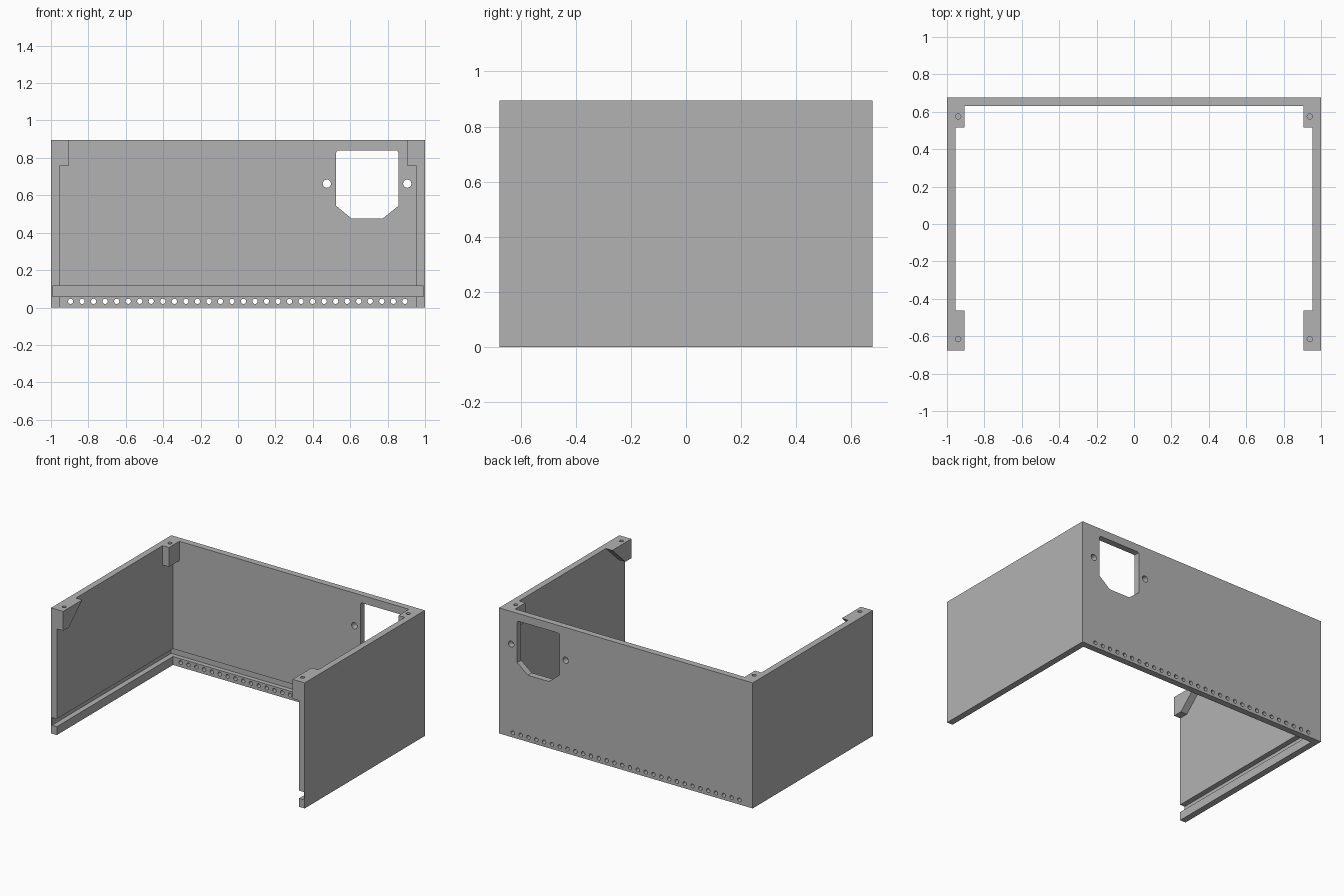
import bpy, bmesh, math
from mathutils import Matrix, Vector

if "Cube" in bpy.data.objects:
    bpy.data.objects.remove(bpy.data.objects["Cube"], do_unlink=True)

W, D, H = 1.0, 0.677, 0.895     # half width, half depth, height
T = 0.045                       # wall thickness
BLOCK = 0.095                   # corner block width, measured from the outside
BLOCK_Z = 0.757                 # underside of the corner blocks

grey = bpy.data.materials.new("mid grey")
grey.use_nodes = True
colour = (0.45, 0.45, 0.45, 1)
grey.diffuse_color = colour
grey.node_tree.nodes["Principled BSDF"].inputs["Base Color"].default_value = colour


def prism(bm, points, offset):
    """Extrude a closed outline along the offset vector."""
    base = bm.faces.new([bm.verts.new(p) for p in points])
    ext = bmesh.ops.extrude_face_region(bm, geom=[base])
    verts = [g for g in ext["geom"] if isinstance(g, bmesh.types.BMVert)]
    bmesh.ops.translate(bm, verts=verts, vec=Vector(offset))


def cylinder(bm, centre, radius, depth, axis):
    rot = Matrix.Rotation(math.pi / 2, 4, 'X') if axis == 'Y' else Matrix()
    bmesh.ops.create_cone(bm, cap_ends=True, segments=20, radius1=radius, radius2=radius,
                          depth=depth, matrix=Matrix.Translation(centre) @ rot)


def make(name, bm):
    bmesh.ops.recalc_face_normals(bm, faces=bm.faces)
    mesh = bpy.data.meshes.new(name)
    bm.to_mesh(mesh)
    bm.free()
    mesh.materials.append(grey)
    obj = bpy.data.objects.new(name, mesh)
    bpy.context.collection.objects.link(obj)
    return obj


# U-shaped shell: back wall and two side walls
bm = bmesh.new()
outline = [(-W, -D), (-W, D), (W, D), (W, -D), (W - T, -D),
           (W - T, D - T), (-W + T, D - T), (-W + T, -D)]
prism(bm, [(x, y, 0) for x, y in outline], (0, 0, H))
shell = make("enclosure_shell", bm)

# Corner blocks: square at the back, sloped underneath at the front
bm = bmesh.new()
back = [(0.515, BLOCK_Z), (D - 0.01, BLOCK_Z), (D - 0.01, H), (0.515, H)]
front = [(-D, BLOCK_Z), (-0.61, BLOCK_Z), (-0.462, H), (-D, H)]
for side in (-1, 1):
    for profile in (back, front):
        prism(bm, [(side * (W - BLOCK), y, z) for y, z in profile],
              (side * (BLOCK - 0.01), 0, 0))
blocks = make("corner_blocks", bm)

# Cutters
bm = bmesh.new()
# floor panel groove, open at the front
g = 0.993
prism(bm, [(-g, -D - 0.1, 0.06), (g, -D - 0.1, 0.06),
           (g, D - 0.012, 0.06), (-g, D - 0.012, 0.06)], (0, 0, 0.055))
# socket opening with clipped lower corners
r = 0.012
socket = [(0.525, 0.543), (0.608, 0.475), (0.773, 0.475), (0.857, 0.543),
          (0.857, 0.84 - r), (0.857 - 0.3 * r, 0.84 - 0.3 * r), (0.857 - r, 0.84),
          (0.525 + r, 0.84), (0.525 + 0.3 * r, 0.84 - 0.3 * r), (0.525, 0.84 - r)]
prism(bm, [(x, D - 0.1, z) for x, z in socket], (0, 0.2, 0))
# socket screw holes
for x in (0.475, 0.905):
    cylinder(bm, (x, D, 0.662), 0.022, 0.2, 'Y')
# row of vent holes
for i in range(30):
    cylinder(bm, (-0.895 + i * 1.787 / 29, D, 0.033), 0.014, 0.2, 'Y')
# blind screw holes in the corner blocks
for x in (-0.94, 0.94):
    for y in (-0.615, 0.575):
        cylinder(bm, (x, y, H), 0.014, 0.2, 'Z')
cutters = make("cutters", bm)

bpy.ops.object.select_all(action='DESELECT')
bpy.context.view_layer.objects.active = shell
shell.select_set(True)
for helper, operation in ((blocks, 'UNION'), (cutters, 'DIFFERENCE')):
    helper.hide_render = True
    mod = shell.modifiers.new(helper.name, 'BOOLEAN')
    mod.solver = 'EXACT'
    mod.operation = operation
    mod.object = helper
    bpy.ops.object.modifier_apply(modifier=mod.name)
    bpy.data.objects.remove(helper, do_unlink=True)
bpy.ops.object.shade_smooth_by_angle(angle=math.radians(30))
